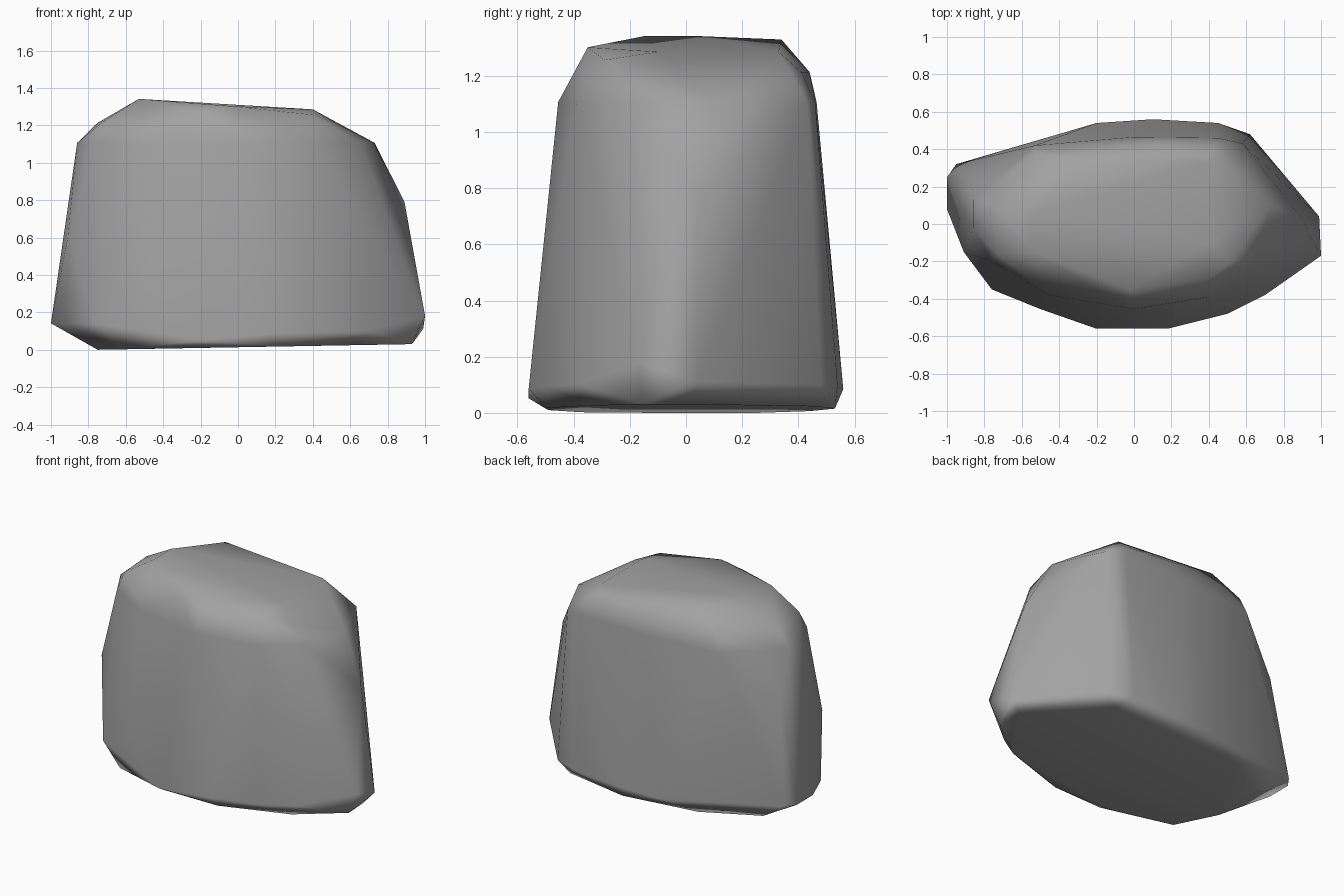
import bpy
import bmesh

# Remove the default cube only
default_cube = bpy.data.objects.get("Cube")
if default_cube:
    bpy.data.objects.remove(default_cube, do_unlink=True)


def flat_material(name, grey):
    """Plain matte material with one colour."""
    colour = (grey, grey, grey, 1.0)
    material = bpy.data.materials.new(name)
    material.use_nodes = True
    material.diffuse_color = colour
    shader = material.node_tree.nodes["Principled BSDF"]
    shader.inputs["Base Color"].default_value = colour
    shader.inputs["Roughness"].default_value = 0.9
    return material


def tilted_ring(outline, height, slope=0.0):
    """Lift a plan outline to a height, with a slope along x."""
    return [(x, y, height + slope * x) for x, y in outline]


# Plan outlines of the boulder, from the ground to the crown
foot = [(-.62, -.37), (-.2, -.49), (.2, -.5), (.65, -.36), (.93, -.15),
        (.92, .02), (.54, .46), (.1, .53), (-.4, .44), (-.75, .25), (-.75, -.1)]
belly = [(.18, -.56), (.5, -.48), (.7, -.38), (.99, .04), (.62, .48),
         (.45, .54), (.1, .56), (-.2, .54)]
left_flank = [(-.95, .32), (-1, .25), (-1, .08), (-.92, -.12), (-.76, -.35)]
shoulder = [(-.86, .13), (-.86, -.02), (-.76, -.2), (-.45, -.38), (0, -.455), (.4, -.39),
            (.65, -.2), (.73, .1), (.58, .43), (.45, .46), (0, .465), (-.53, .42)]
brow = [(-.75, .1), (-.73, -.16), (-.45, -.28), (.52, -.2),
        (.4, .41), (.1, .44), (-.52, .37)]
crown = [(-.53, -.15), (-.53, .05), (-.33, .34), (.4, .33), (.4, -.1)]

points = tilted_ring(foot, 0.022, 0.018)
points += tilted_ring(belly, 0.09, 0.03)
points += tilted_ring(left_flank, 0.15)
points += tilted_ring(shoulder, 1.115)
points += tilted_ring(brow, 1.222)
points += tilted_ring(crown, 1.318, -0.06)
# Front edge of the crown
points += [(-.2, -.35, 1.28), (-.02, -.35, 1.31), (.4, -.29, 1.265)]
# Bulges on both ends, and the low lip at the front
points += [(.89, .04, .8), (.82, -.13, .75), (1, -.17, .19), (-.87, .24, .85),
           (-.91, -.15, .61), (-.5, -.455, .25), (-.2, -.56, .06)]

# Wrap the outlines in one convex skin
mesh = bpy.data.meshes.new("boulder")
bm = bmesh.new()
for point in points:
    bm.verts.new(point)
hull = bmesh.ops.convex_hull(bm, input=bm.verts[:])
inside = {v for v in hull["geom_interior"] if isinstance(v, bmesh.types.BMVert)}
bmesh.ops.delete(bm, geom=list(inside), context="VERTS")
bmesh.ops.recalc_face_normals(bm, faces=bm.faces[:])

# Rest it on the ground
lowest = min(v.co.z for v in bm.verts)
bmesh.ops.translate(bm, verts=bm.verts[:], vec=(0, 0, -lowest))
bm.to_mesh(mesh)
bm.free()

boulder = bpy.data.objects.new("boulder", mesh)
bpy.context.collection.objects.link(boulder)
mesh.materials.append(flat_material("stone grey", 0.36))

# Soft, weathered shading that stays even across the broad faces
mesh.shade_smooth()
weighting = boulder.modifiers.new("broad_face_shading", "WEIGHTED_NORMAL")
weighting.mode = "FACE_AREA"
weighting.weight = 50
